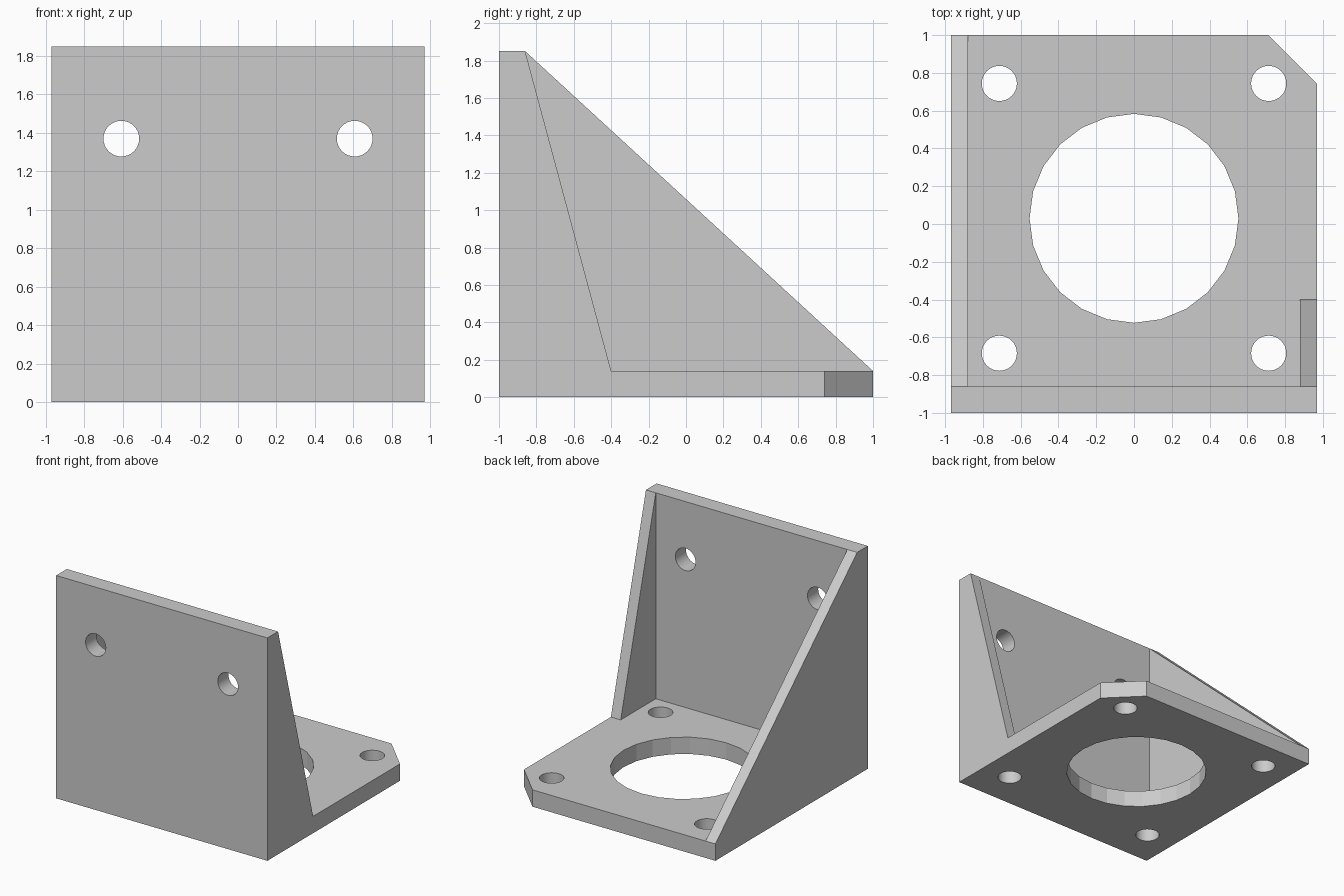
import bpy, bmesh, math
from mathutils import Vector

if "Cube" in bpy.data.objects:
    bpy.data.objects.remove(bpy.data.objects["Cube"], do_unlink=True)

W, H, T, RIB = 0.97, 1.85, 0.14, 0.09   # half width, height, plate and rib thickness
WALL = -1 + T                           # inner face of the upright wall

grey = bpy.data.materials.new("plain grey")
grey.use_nodes = True
colour = (0.6, 0.6, 0.6, 1)
grey.diffuse_color = colour
grey.node_tree.nodes["Principled BSDF"].inputs["Base Color"].default_value = colour


def prism(name, points, direction):
    """Extrude a closed outline along a direction."""
    bm = bmesh.new()
    face = bm.faces.new([bm.verts.new(p) for p in points])
    top = bmesh.ops.extrude_face_region(bm, geom=[face])["geom"]
    verts = [v for v in top if isinstance(v, bmesh.types.BMVert)]
    bmesh.ops.translate(bm, verts=verts, vec=Vector(direction))
    bmesh.ops.recalc_face_normals(bm, faces=bm.faces)
    mesh = bpy.data.meshes.new(name)
    bm.to_mesh(mesh)
    bm.free()
    mesh.materials.append(grey)
    obj = bpy.data.objects.new(name, mesh)
    bpy.context.collection.objects.link(obj)
    return obj


def side_prism(name, outline, x, width):
    return prism(name, [(x, y, z) for y, z in outline], (width, 0, 0))


def drill(name, x, v, radius, sides, upright=False):
    """Round cutter, through the base or through the wall."""
    ring = [(x + radius * math.cos(a), v + radius * math.sin(a))
            for a in (math.tau * i / sides for i in range(sides))]
    if upright:
        return prism(name, [(a, -1.1, b) for a, b in ring], (0, 0.4, 0))
    return prism(name, [(a, b, -0.1) for a, b in ring], (0, 0, 0.4))


def combine(target, other, operation):
    mod = target.modifiers.new(operation.lower(), "BOOLEAN")
    mod.operation, mod.solver, mod.object = operation, "EXACT", other
    bpy.context.view_layer.objects.active = target
    bpy.ops.object.modifier_apply(modifier=mod.name)
    bpy.data.objects.remove(other, do_unlink=True)


# Base and upright wall, one angled profile
bracket = side_prism("angle_bracket", [(-1, 0), (1, 0), (1, T), (WALL, T),
                                       (WALL, H), (-1, H)], -W, 2 * W)

# Full gusset on the right, short gusset on the left
for name, x, reach in (("right_gusset", -W, 1), ("left_gusset", W - RIB, -0.4)):
    outline = [(-1, 0), (reach, 0), (reach, T), (WALL, H), (-1, H)]
    combine(bracket, side_prism(name, outline, x, RIB), "UNION")

# Clipped back corner
corner = [(0.71, 1), (0.81, 1.1), (1.07, 1.1), (1.07, 0.64), (W, 0.74)]
combine(bracket, prism("corner_cutter", [(x, y, -0.1) for x, y in corner],
                       (0, 0, 0.4)), "DIFFERENCE")

# Large bore, four base holes and two wall holes
cutters = [drill("bore_cutter", 0, 0.03, 0.553, 24)]
for s in (-1, 1):
    cutters += [drill("base_hole_cutter", s * 0.713, 0.03 + t * 0.714, 0.093, 32)
                for t in (-1, 1)]
    cutters.append(drill("wall_hole_cutter", s * 0.607, 1.37, 0.093, 32, True))
for cutter in cutters:
    combine(bracket, cutter, "DIFFERENCE")

# Smooth hole walls, crisp edges
bpy.ops.object.select_all(action="DESELECT")
bracket.select_set(True)
bpy.context.view_layer.objects.active = bracket
bpy.ops.object.shade_smooth_by_angle(angle=math.radians(14))
